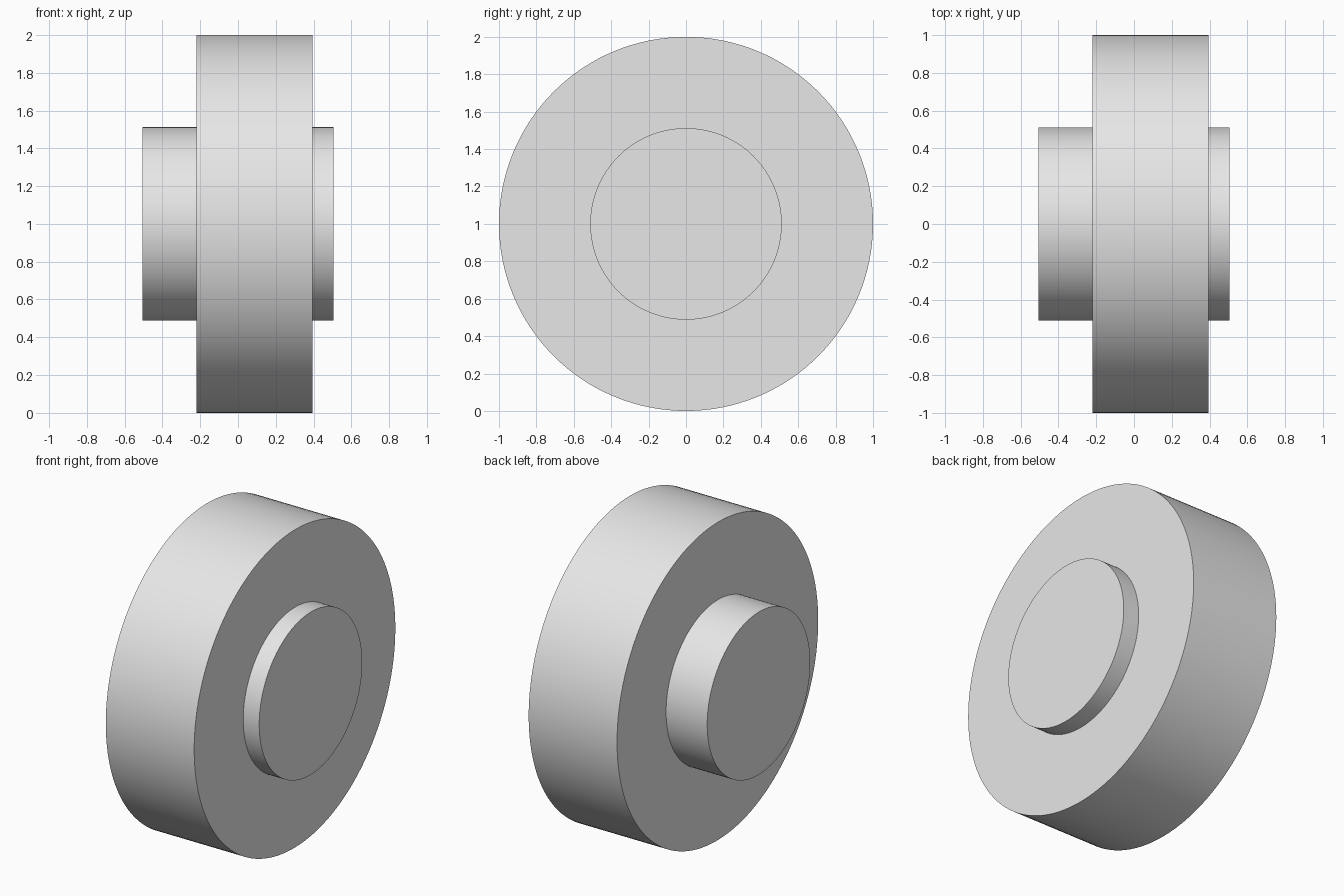
import bpy
import math

cube = bpy.data.objects.get("Cube")
if cube:
    bpy.data.objects.remove(cube, do_unlink=True)

GREY = (0.8, 0.8, 0.8, 1.0)
grey = bpy.data.materials.new("light_grey")
grey.use_nodes = True
grey.diffuse_color = GREY
grey.node_tree.nodes["Principled BSDF"].inputs["Base Color"].default_value = GREY


def cylinder_along_x(name, radius, x_start, x_end):
    """Round part lying on the shared horizontal axle line."""
    bpy.ops.mesh.primitive_cylinder_add(
        vertices=128,
        radius=radius,
        depth=x_end - x_start,
        location=((x_start + x_end) / 2, 0, 1),
        rotation=(0, math.pi / 2, 0),
    )
    part = bpy.context.object
    part.name = name
    part.data.materials.append(grey)
    bpy.ops.object.shade_smooth_by_angle(angle=math.radians(30))
    return part


# Wide outer wheel
cylinder_along_x("wheel", 1.0, -0.22, 0.395)

# Hub passing through the wheel, longer on the right side
cylinder_along_x("hub", 0.512, -0.506, 0.506)
